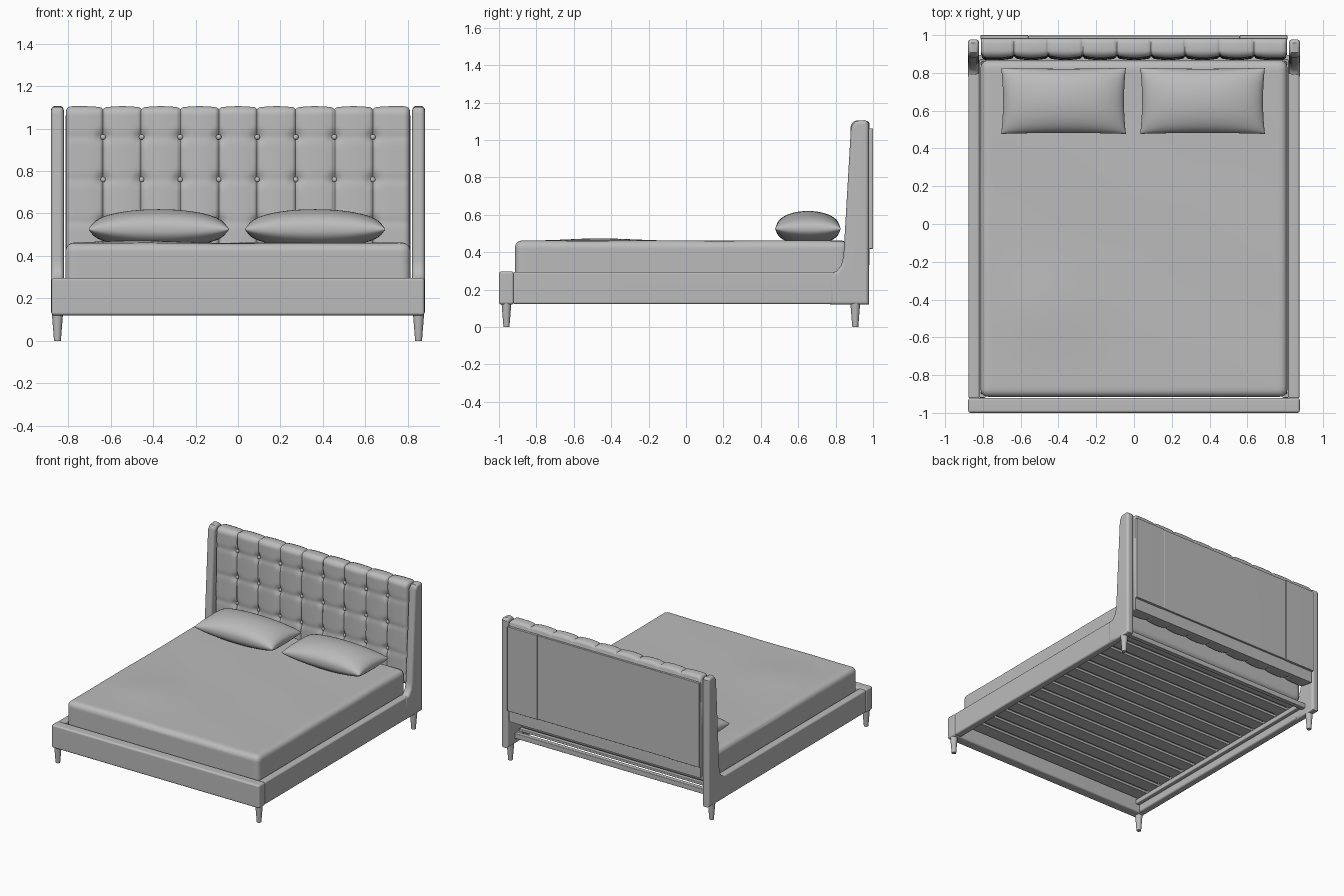
import bpy, bmesh, math
from mathutils import Vector

if "Cube" in bpy.data.objects:
    bpy.data.objects.remove(bpy.data.objects["Cube"])

grey = bpy.data.materials.new("soft grey fabric")
grey.diffuse_color = (0.5, 0.5, 0.5, 1)
grey.use_nodes = True
grey.node_tree.nodes["Principled BSDF"].inputs["Base Color"].default_value = grey.diffuse_color


def finish(name, bm, angle=40, weighted=False):
    bmesh.ops.recalc_face_normals(bm, faces=bm.faces[:])
    me = bpy.data.meshes.new(name)
    bm.to_mesh(me)
    bm.free()
    ob = bpy.data.objects.new(name, me)
    bpy.context.collection.objects.link(ob)
    me.materials.append(grey)
    bpy.ops.object.select_all(action='DESELECT')
    ob.select_set(True)
    bpy.context.view_layer.objects.active = ob
    bpy.ops.object.shade_smooth_by_angle(angle=math.radians(angle))
    if weighted:
        m = ob.modifiers.new("even shading", 'WEIGHTED_NORMAL')
        m.keep_sharp = True
    return ob


def box(name, lo, hi, bevel=0.0):
    bm = bmesh.new()
    bmesh.ops.create_cube(bm, size=1)
    for v in bm.verts:
        v.co = Vector([(a + b) / 2 + c * (b - a) for a, b, c in zip(lo, hi, v.co)])
    if bevel:
        bmesh.ops.bevel(bm, geom=bm.edges[:], offset=bevel, segments=4,
                        profile=0.5, affect='EDGES')
    return finish(name, bm, weighted=True)


# foot rail, side rails and slat ledges
box("foot_rail", (-0.878, -1.0, 0.12), (0.878, -0.92, 0.297), 0.014)
for s, side in ((-1, "left"), (1, "right")):
    xs = sorted((s * 0.818, s * 0.876))
    box(side + "_side_rail", (xs[0], -0.925, 0.122), (xs[1], 0.80, 0.295), 0.012)
    xs = sorted((s * 0.785, s * 0.82))
    box(side + "_slat_ledge", (xs[0], -0.92, 0.175), (xs[1], 0.87, 0.21), 0.006)

# slats and head cross bar
n = 14
for i in range(n):
    y = -0.85 + i * 1.66 / (n - 1)
    box("slat", (-0.81, y - 0.05, 0.21), (0.81, y + 0.05, 0.23), 0.004)
box("head_cross_bar", (-0.825, 0.86, 0.165), (0.825, 0.895, 0.205), 0.005)

# wings: side profile with rounded rim
prof = [(0.77, 0.12), (0.978, 0.12), (0.978, 1.09), (0.957, 1.106), (0.907, 1.101),
        (0.882, 1.07), (0.842, 0.38), (0.83, 0.33), (0.805, 0.298), (0.77, 0.29)]


def inset(pts, d):
    out = []
    for i, p in enumerate(pts):
        p = Vector(p)
        a = (p - Vector(pts[i - 1])).normalized()
        b = (Vector(pts[(i + 1) % len(pts)]) - p).normalized()
        na, nb = Vector((-a.y, a.x)), Vector((-b.y, b.x))
        out.append(p + (na + nb) * d / (1 + na.dot(nb)))
    return out


for s, side in ((-1, "left"), (1, "right")):
    bm = bmesh.new()
    r, half, steps, loops = 0.02, 0.03, 5, []
    layers = [(-half + r * (1 - math.cos(t)), r * (1 - math.sin(t)))
              for t in [k * math.pi / 2 / steps for k in range(steps + 1)]]
    layers += [(-x, d) for x, d in reversed(layers)]
    for x, d in layers:
        loops.append([bm.verts.new((s * 0.85 + x, p.x, p.y)) for p in inset(prof, d)])
    for A, B in zip(loops, loops[1:]):
        for i in range(len(A)):
            bm.faces.new((A[i - 1], A[i], B[i], B[i - 1]))
    bm.faces.new(loops[0])
    bm.faces.new(loops[-1])
    finish(side + "_wing", bm, weighted=True)

# tapered legs
for sx in (-1, 1):
    for y in (-0.96, 0.905):
        bm = bmesh.new()
        bmesh.ops.create_cone(bm, cap_ends=True, segments=24, radius1=0.016,
                              radius2=0.026, depth=0.125)
        bmesh.ops.translate(bm, verts=bm.verts[:], vec=(sx * 0.85, y, 0.0625))
        finish("leg", bm)

# tufted headboard: rounded profile swept along x, pulled in at seams and buttons
seams = [-0.635 + i * 1.27 / 7 for i in range(8)]
rows = [0.96, 0.76, 0.56]
pitch = 1.27 / 7


def pull(x, z):
    dx = min(abs(x - c) for c in seams)
    puff = 0.010 * (1 - min(dx, pitch / 2) / (pitch / 2)) ** 2.2
    crease = 0.010 * math.exp(-(dx / 0.006) ** 2)
    dz = min(abs(z - c) for c in rows)
    pit = 0.014 * math.exp(-(dx * dx + dz * dz) / 0.028 ** 2)
    fold = 0.003 * math.exp(-(dz / 0.02) ** 2)
    e = min(1, max(0, (abs(x) - 0.78) / 0.03))
    end = 0.03 * (1 - math.sqrt(1 - e * e))
    return puff + crease + pit + fold + end


z0, z1, r = 0.33, 1.105, 0.04
section = [(0.982, z0, 0, 0)]                      # y, z, normal y, normal z
for k in range(9):
    t = k / 8 * math.pi / 2
    section.append((0.868 + r - r * math.sin(t), z0 + r - r * math.cos(t), -math.sin(t), -math.cos(t)))
for k in range(1, 80):
    f = k / 80
    section.append((0.868 + 0.012 * f, z0 + r + f * (z1 - z0 - 2 * r), -1, 0))
for k in range(9):
    t = k / 8 * math.pi / 2
    section.append((0.88 + r - r * math.cos(t), z1 - r + r * math.sin(t), -math.cos(t), math.sin(t)))
section += [(0.955, z1, 0, 1), (0.975, z1 - 0.006, 0, 0.8), (0.982, z1 - 0.02, 0, 0.3)]
bm = bmesh.new()
cols = []
N = 270
for i in range(N + 1):
    x = -0.81 + 1.62 * i / N
    cols.append([bm.verts.new((x, y - ny * pull(x, z), z - nz * pull(x, z) * 0.7))
                 for y, z, ny, nz in section])
for A, B in zip(cols, cols[1:]):
    for j in range(len(A)):
        bm.faces.new((A[j - 1], A[j], B[j], B[j - 1]))
bm.faces.new(cols[0])
bm.faces.new(cols[-1])
finish("tufted_headboard", bm, 60)

# buttons
for c in seams:
    for z in rows:
        bm = bmesh.new()
        bmesh.ops.create_uvsphere(bm, u_segments=14, v_segments=8, radius=0.013)
        for v in bm.verts:
            v.co = Vector((c + v.co.x, 0.902 + v.co.y * 0.8, z + v.co.z))
        finish("button", bm)

# back panels
box("back_panel_centre", (-0.56, 0.975, 0.42), (0.56, 0.997, 1.06), 0.003)
for s in (-1, 1):
    xs = sorted((s * 0.56, s * 0.812))
    box("back_panel_side", (xs[0], 0.975, 0.418), (xs[1], 1.0, 1.062), 0.003)

# mattress with softened edges and faint wrinkles
bm = bmesh.new()
bmesh.ops.create_cube(bm, size=2)
bmesh.ops.subdivide_edges(bm, edges=bm.edges[:], cuts=43, use_grid_fill=True)
lo, hi, r = Vector((-0.812, -0.915, 0.232)), Vector((0.812, 0.866, 0.461)), 0.04
for v in bm.verts:
    p = Vector([a + (b - a) * (0.5 + 0.5 * math.sin(math.pi / 2 * c))
                for a, b, c in zip(lo, hi, v.co)])
    q = Vector([min(max(c, a + r), b - r) for a, b, c in zip(lo, hi, p)])
    d = p - q
    v.co = q + d.normalized() * r
    if p.z > 0.44:
        x, y = v.co.x, v.co.y
        v.co.z += 0.012 * math.exp(-((x + 0.5) / 0.25) ** 2 - ((y + 0.48) / 0.22) ** 2)
        v.co.z += 0.002 * math.sin(7 * x + 5 * y) * math.cos(4 * y - 3 * x)
finish("mattress", bm, 60)

# pillows
for cx, side in ((-0.373, "left"), (0.363, "right")):
    bm = bmesh.new()
    for top in (1, 0):
        g = bmesh.ops.create_grid(bm, x_segments=40, y_segments=30, size=1)
        for v in g["verts"]:
            u, w = (math.sin(math.pi / 2 * c) for c in v.co.xy)
            f = max(0, (1 - u * u) * (1 - w * w)) ** 0.42
            z = 0.525 + (0.095 * f if top else -0.066 * min(1, 1.3 * f))
            v.co = (cx + 0.33 * u * (1 - 0.03 * (1 - w * w)),
                    0.652 + 0.175 * w * (1 - 0.03 * (1 - u * u)), z)
    bmesh.ops.remove_doubles(bm, verts=bm.verts[:], dist=0.00005)
    finish(side + "_pillow", bm, 70)
